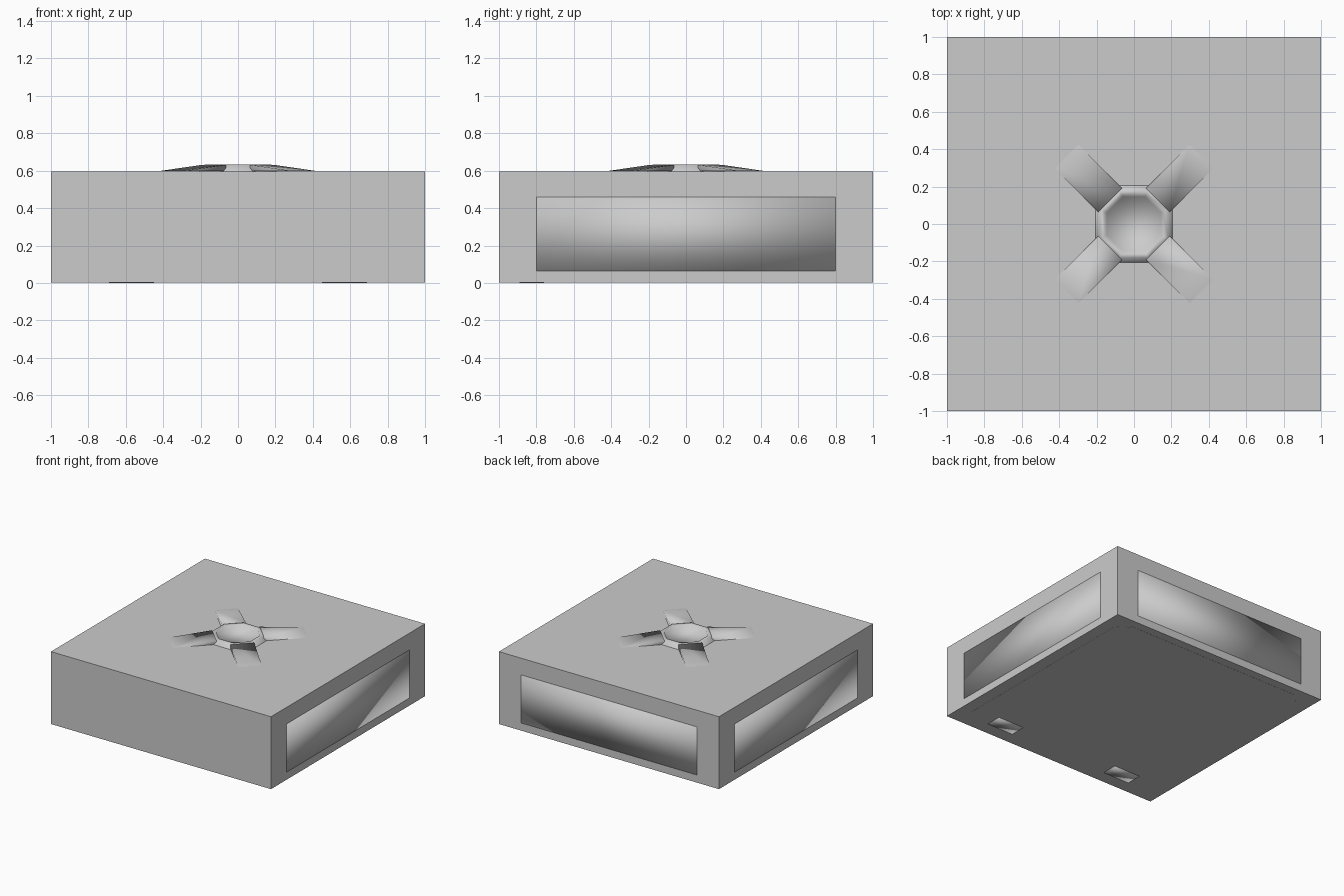
import bpy, bmesh
from math import sin, cos, pi

if "Cube" in bpy.data.objects:
    bpy.data.objects.remove(bpy.data.objects["Cube"])

TOP, RIM = 0.597, 0.632


def make(name, verts, faces, smooth=False):
    mesh = bpy.data.meshes.new(name)
    mesh.from_pydata(verts, [], faces)
    bm = bmesh.new()
    bm.from_mesh(mesh)
    bmesh.ops.recalc_face_normals(bm, faces=bm.faces)
    for f in bm.faces:
        f.smooth = smooth
    bm.to_mesh(mesh)
    bm.free()
    obj = bpy.data.objects.new(name, mesh)
    bpy.context.collection.objects.link(obj)
    return obj


def box(name, lo, hi, smooth=False):
    v = [(x, y, z) for x in (lo[0], hi[0]) for y in (lo[1], hi[1]) for z in (lo[2], hi[2])]
    f = [(0, 1, 3, 2), (4, 6, 7, 5), (0, 4, 5, 1), (2, 3, 7, 6), (0, 2, 6, 4), (1, 5, 7, 3)]
    return make(name, v, f, smooth)


# main block
box("body", (-1, -1, 0.002), (1, 1, TOP))

# thin soft-shaded panels on the sides and back
for s, side in ((-1, "left"), (1, "right")):
    xs = sorted((s * 0.98, s * 1.001))
    box(side + "_panel", (xs[0], -0.8, 0.065), (xs[1], 0.8, 0.46), True)
box("back_panel", (-0.8, 0.98, 0.065), (0.8, 1.001, 0.46), True)

# base plate with cut corners
c, px, py = 0.1, 0.9, 0.93
outline = [(px, -py + c), (px, py - c), (px - c, py), (-px + c, py),
           (-px, py - c), (-px, -py + c), (-px + c, -py), (px - c, -py)]
pv = [(x, y, z) for z in (0.001, 0.02) for x, y in outline]
pf = [tuple(range(8)), tuple(range(8, 16))]
pf += [(i, (i + 1) % 8, (i + 1) % 8 + 8, i + 8) for i in range(8)]
make("base_plate", pv, pf)

# front foot pads
for s, side in ((-1, "left"), (1, "right")):
    box(side + "_foot_pad", (s * 0.57 - 0.12, -0.89, 0), (s * 0.57 + 0.12, -0.76, 0.02), True)

# octagonal hub ring, lofted through four octagons
rings = [(0.205, TOP), (0.18, RIM), (0.155, RIM), (0.145, TOP + 0.001)]
hv, hf = [], []
for r, z in rings:
    for k in range(8):
        a = pi / 8 + k * pi / 4
        R = r / cos(pi / 8)
        hv.append((R * cos(a), R * sin(a), z))
for j in range(3):
    for k in range(8):
        n = (k + 1) % 8
        hf.append((j * 8 + k, j * 8 + n, j * 8 + 8 + n, j * 8 + 8 + k))
hf.append(tuple(range(24, 32)))
make("hub_ring", hv, hf, True)

# four diagonal arms that ramp down to the top face
for i in range(4):
    a = pi / 4 + i * pi / 2
    local = [(0.18, -0.09, RIM - 0.0005), (0.18, 0.09, RIM - 0.0005), (0.51, 0.09, TOP + 0.0005),
             (0.51, -0.09, TOP + 0.0005), (0.18, -0.09, TOP), (0.18, 0.09, TOP)]
    verts = [(d * cos(a) - w * sin(a), d * sin(a) + w * cos(a), z) for d, w, z in local]
    make(f"arm_{i + 1}", verts, [(0, 3, 2, 1), (0, 4, 3), (1, 2, 5), (0, 1, 5, 4)], True)
